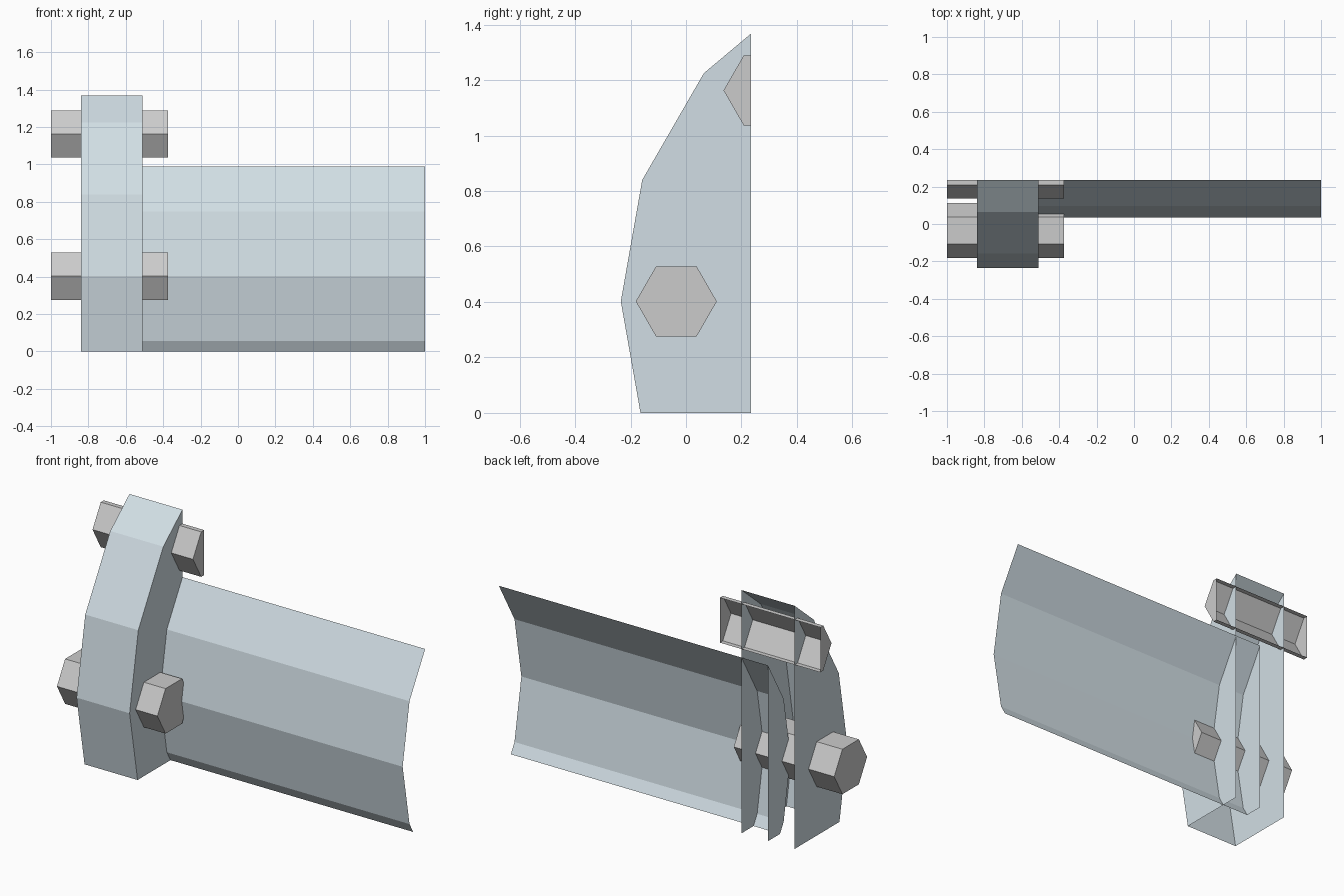
import bpy, bmesh, math

if "Cube" in bpy.data.objects:
    bpy.data.objects.remove(bpy.data.objects["Cube"])

CY, CZ = 1.045, 0.402      # axis of the pipe
CUT_Y = 0.235              # section plane at the back

steel = bpy.data.materials.new("blue_grey_steel")
steel.diffuse_color = (0.64, 0.73, 0.78, 1)
steel.use_nodes = True
steel.node_tree.nodes["Principled BSDF"].inputs["Base Color"].default_value = steel.diffuse_color


def cut_prism(name, x0, x1, cy, cz, radius, sides, cap0=True, cap1=True, mat=None):
    """Prism along x, sliced open at the back plane and at the floor."""
    bm = bmesh.new()
    rings = []
    for x in (x0, x1):
        ring = []
        for i in range(sides):
            a = 2 * math.pi * i / sides
            ring.append(bm.verts.new((x, cy - radius * math.cos(a), cz + radius * math.sin(a))))
        rings.append(ring)
    a, b = rings
    for i in range(sides):
        j = (i + 1) % sides
        bm.faces.new((a[i], a[j], b[j], b[i]))
    if cap0:
        bm.faces.new(a[::-1])
    if cap1:
        bm.faces.new(b)
    bmesh.ops.recalc_face_normals(bm, faces=bm.faces[:])
    # keep only the section in front of the back plane and above the floor
    for co, no in (((0, CUT_Y, 0), (0, 1, 0)), ((0, 0, 0), (0, 0, -1))):
        geom = bm.verts[:] + bm.edges[:] + bm.faces[:]
        bmesh.ops.bisect_plane(bm, geom=geom, plane_co=co, plane_no=no, clear_outer=True)
    # outer walls face away from the axis
    for f in bm.faces:
        c = f.calc_center_median()
        n = f.normal
        if abs(n.x) < 0.5 and n.y * (c.y - cy) + n.z * (c.z - cz) < 0:
            f.normal_flip()
        elif abs(n.x) >= 0.5 and n.x * (c.x - (x0 + x1) / 2) < 0:
            f.normal_flip()
    me = bpy.data.meshes.new(name)
    bm.to_mesh(me)
    bm.free()
    ob = bpy.data.objects.new(name, me)
    bpy.context.collection.objects.link(ob)
    if mat:
        me.materials.append(mat)
    return ob


# Pipe shell: open far end, closed inside the flange
cut_prism("pipe", -0.675, 1.0, CY, CZ, 1.01, 18, cap1=False, mat=steel)

# Flange drum
cut_prism("flange", -0.84, -0.51, CY, CZ, 1.28, 18, mat=steel)

# Hexagonal bolts on a circle, 45 degrees apart
for k in range(2):
    ang = math.radians(45 * k)
    cut_prism(f"bolt_{k + 1}", -1.0, -0.375,
              CY - 1.08 * math.cos(ang), CZ + 1.08 * math.sin(ang) - 0.003 * k,
              0.146, 6)
